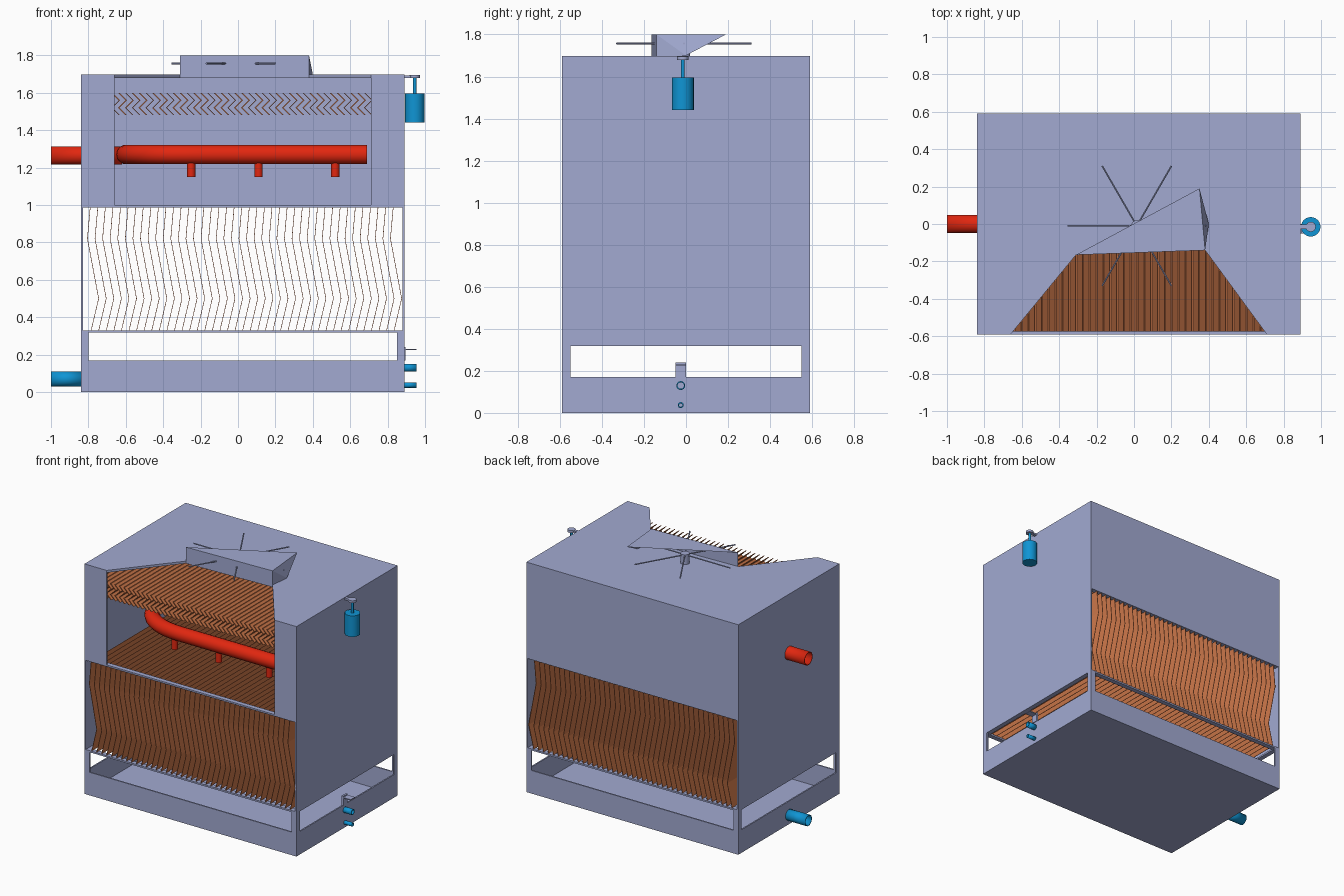
import bpy, bmesh, math
from mathutils import Vector

if bpy.data.objects.get("Cube"):
    bpy.data.objects.remove(bpy.data.objects["Cube"])


def material(name, rgb):
    m = bpy.data.materials.new(name)
    m.use_nodes = True
    color = (*rgb, 1)
    m.diffuse_color = color
    m.node_tree.nodes["Principled BSDF"].inputs["Base Color"].default_value = color
    return m


CASING = material("lavender casing", (0.36, 0.40, 0.64))
FILL = material("copper fill", (0.62, 0.19, 0.07))
HOT = material("hot pipe red", (0.76, 0.02, 0.005))
COLD = material("cold pipe blue", (0.005, 0.30, 0.66))


def finish(name, bm, mat, smooth=False):
    bmesh.ops.recalc_face_normals(bm, faces=bm.faces)
    me = bpy.data.meshes.new(name)
    bm.to_mesh(me)
    bm.free()
    me.materials.append(mat)
    ob = bpy.data.objects.new(name, me)
    bpy.context.collection.objects.link(ob)
    if smooth:
        bpy.ops.object.select_all(action='DESELECT')
        ob.select_set(True)
        bpy.context.view_layer.objects.active = ob
        bpy.ops.object.shade_smooth_by_angle(angle=math.radians(40))
    return ob


def boxes(name, extents, mat):
    """Joined boxes, each given as x0, x1, y0, y1, z0, z1."""
    bm = bmesh.new()
    for x0, x1, y0, y1, z0, z1 in extents:
        vs = bmesh.ops.create_cube(bm, size=1)["verts"]
        for v in vs:
            v.co = Vector((x0 + (v.co.x + .5) * (x1 - x0),
                           y0 + (v.co.y + .5) * (y1 - y0),
                           z0 + (v.co.z + .5) * (z1 - z0)))
    return finish(name, bm, mat)


def rod(name, a, b, r, mat, hollow=False, sides=24):
    """Cylinder from a to b, optionally an open thick-walled tube."""
    a, b = Vector(a), Vector(b)
    bm = bmesh.new()
    bmesh.ops.create_cone(bm, cap_ends=not hollow, segments=sides,
                          radius1=r, radius2=r, depth=(b - a).length)
    turn = (b - a).to_track_quat('Z', 'Y')
    for v in bm.verts:
        v.co = turn @ v.co + (a + b) / 2
    ob = finish(name, bm, mat, True)
    if hollow:
        wall = ob.modifiers.new("wall", 'SOLIDIFY')
        wall.thickness = 0.006
    return ob


def sheets(name, profile, first, pitch, count, y0, y1, t):
    """Row of folded sheets: x-z profile run along y."""
    bm = bmesh.new()
    for i in range(count):
        x = first + i * pitch
        rings = []
        for dx, z in profile:
            rings.append([bm.verts.new((x + dx + sx * t / 2, y, z))
                          for sx, y in ((-1, y0), (1, y0), (1, y1), (-1, y1))])
        for p, q in zip(rings, rings[1:]):
            for k in range(4):
                n = (k + 1) % 4
                bm.faces.new((p[k], p[n], q[n], q[k]))
        bm.faces.new(rings[0])
        bm.faces.new(rings[-1])
    return finish(name, bm, FILL)


# Overall casing limits
L, R, F, B, T = -0.84, 0.89, -0.59, 0.59, 1.69
W = 0.01
SILL, LINTEL, MID = 0.17, 0.33, 1.0

# Water basin: floor and four low walls
boxes("basin", [(L, R, F, B, 0, W),
                (L, R, F, F + W, 0, SILL), (L, R, B - W, B, 0, SILL),
                (L, L + W, F, B, 0, SILL), (R - W, R, F, B, 0, SILL)], CASING)

# Angle posts at the corners of the air inlet, and the rails above it
posts, rails = [], []
for x0, x1, xo in ((L, L + .04, L), (R - .04, R, R - W)):
    for y0, y1, yo in ((F, F + .04, F), (B - .04, B, B - W)):
        posts += [(x0, x1, yo, yo + W, SILL, LINTEL),
                  (xo, xo + W, y0, y1, SILL, LINTEL)]
for y in (F, B - .035):
    rails.append((L, R, y, y + .035, LINTEL - .012, LINTEL))
    rails.append((L, R, y, y + .035, MID - .012, MID))
for x in (L, R - .035):
    rails.append((x, x + .035, F, B, LINTEL - .012, LINTEL))
boxes("corner_posts", posts, CASING)
boxes("frame_rails", rails, CASING)

# Side, back and cut-away front walls
boxes("left_wall", [(L, L + W, F, B, LINTEL, T)], CASING)
boxes("right_wall", [(R - W, R, F, B, LINTEL, T)], CASING)
boxes("back_wall", [(L, R, B - W, B, MID, T)], CASING)
boxes("front_panels", [(L, -.66, F, F + W, MID, T),
                       (.71, R, F, F + W, MID, T)], CASING)

# Roof with a tapered cut-away towards the front
bm = bmesh.new()
outline = [(L, F), (-.66, F), (-.31, -.165), (.38, -.14), (.71, F), (R, F), (R, B), (L, B)]
roof = bm.faces.new([bm.verts.new((x, y, T - W)) for x, y in outline])
for g in bmesh.ops.extrude_face_region(bm, geom=[roof])["geom"]:
    if isinstance(g, bmesh.types.BMVert):
        g.co.z = T + .007
finish("roof", bm, CASING)

# Faceted fan cowl
bm = bmesh.new()
a, b, c, a0, b0, d = [bm.verts.new(p) for p in (
    (-.31, -.165, 1.8), (.38, -.14, 1.8), (.35, .19, 1.8),
    (-.31, -.165, T), (.38, -.14, T), (.40, 0, 1.70))]
for f in ((a, b, c), (a, a0, b0, b), (b, d, c), (b, b0, d)):
    bm.faces.new(f)
finish("fan_cowl", bm, CASING)

# Fan: hub and six slim blades
HUB = Vector((.015, -.01, 1.757))
rod("fan_hub", HUB - Vector((0, 0, .065)), HUB + Vector((0, 0, .012)), .03, CASING)
for i in range(6):
    ang = math.radians(60 * i)
    out = Vector((math.cos(ang), math.sin(ang), 0))
    rod(f"fan_blade_{i + 1}", HUB + out * .02, HUB + out * .37, .005, CASING, sides=6)

# Fill pack and drift eliminators
sheets("fill_pack", [(.015, MID - .01), (0, .82), (.06, .50), (.02, LINTEL)],
       -.805, .0405, 41, F + .005, B - .005, .003)
sheets("drift_eliminators", [(0, 1.60), (.04, 1.56), (0, 1.52), (.04, 1.48)],
       -.82, .0365, 45, F + .015, B - .015, .007)

# Hot water inlet and curved spray header with nozzles
ZH, YH = 1.27, -.38
rod("hot_inlet", (-1, 0, 1.265), (-.62, 0, 1.265), .042, HOT, True)
curve = bpy.data.curves.new("spray_header", 'CURVE')
curve.dimensions = '3D'
curve.bevel_depth = .052
curve.bevel_resolution = 5
curve.use_fill_caps = True
path = curve.splines.new('BEZIER')
path.bezier_points.add(2)
for p, co, h in zip(path.bezier_points,
                    ((-.60, 0, ZH), (-.20, YH, ZH), (.69, YH, ZH)),
                    ((0, -.26, 0), (.24, 0, 0), (.2, 0, 0))):
    p.co = co
    p.handle_left = Vector(co) - Vector(h)
    p.handle_right = Vector(co) + Vector(h)
curve.materials.append(HOT)
bpy.context.collection.objects.link(bpy.data.objects.new("spray_header", curve))
for i, x in enumerate((-.25, .11, .52)):
    rod(f"spray_nozzle_{i + 1}", (x, YH, 1.15), (x, YH, ZH), .022, HOT)

# Cold water outlet, make-up and drain pipes, float bracket
rod("cold_outlet", (-1, 0, .07), (L + .01, 0, .07), .04, COLD, True)
rod("makeup_pipe", (R - .01, -.025, .13), (.955, -.025, .13), .015, COLD, True)
rod("drain_pipe", (R - .01, -.025, .037), (.955, -.025, .037), .008, COLD, True)
boxes("float_bracket", [(R - W, R + .005, -.05, 0, SILL, .24),
                        (R, .955, -.05, 0, .225, .231)], CASING)

# Fan motor, shaft and pulley on the right wall
MX, MY = .945, -.015
rod("fan_motor", (MX, MY, 1.44), (MX, MY, 1.595), .052, COLD)
rod("motor_shaft", (MX, MY, 1.59), (MX, MY, 1.69), .009, COLD)
rod("motor_pulley", (MX, MY, 1.678), (MX, MY, 1.695), .027, CASING)
boxes("motor_arm", [(R - W, MX, MY - .012, MY + .012, 1.68, 1.693)], CASING)
